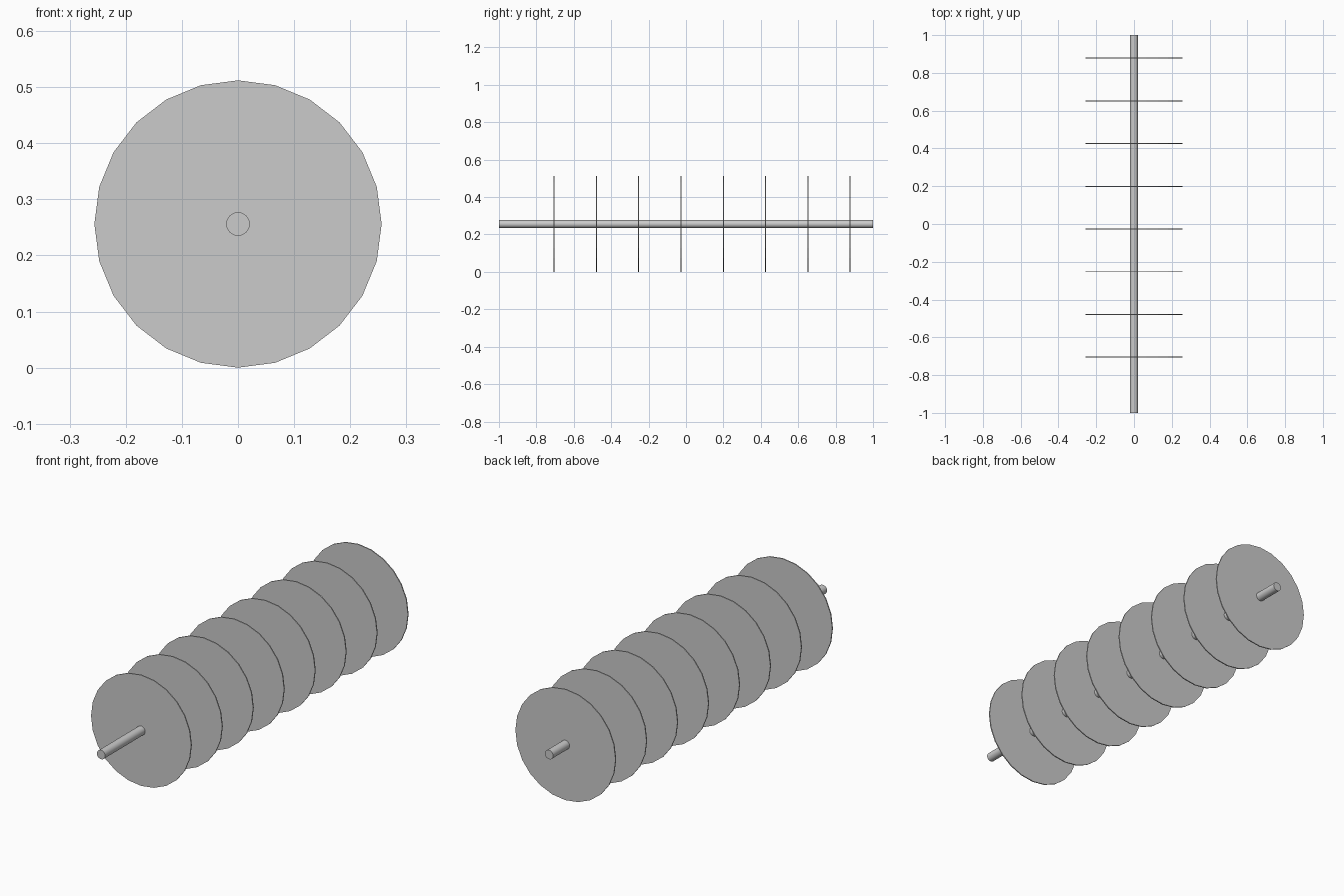
import bpy
from math import pi

if "Cube" in bpy.data.objects:
    bpy.data.objects.remove(bpy.data.objects["Cube"])

DISC_R = 0.256
ROD_R = 0.021
DISC_T = 0.005


def y_cylinder(name, radius, length, y, sides):
    bpy.ops.mesh.primitive_cylinder_add(
        vertices=sides, radius=radius, depth=length,
        location=(0, y, DISC_R), rotation=(pi / 2, 0, 0))
    obj = bpy.context.object
    obj.name = name
    return obj


# Central axle along y
y_cylinder("axle", ROD_R, 2.0, 0, 32)
bpy.ops.object.shade_smooth_by_angle()

# Eight evenly spaced thin discs with faceted rims
for i in range(8):
    y_cylinder(f"disc_{i + 1}", DISC_R, DISC_T, -0.705 + i * 0.2261, 24)
